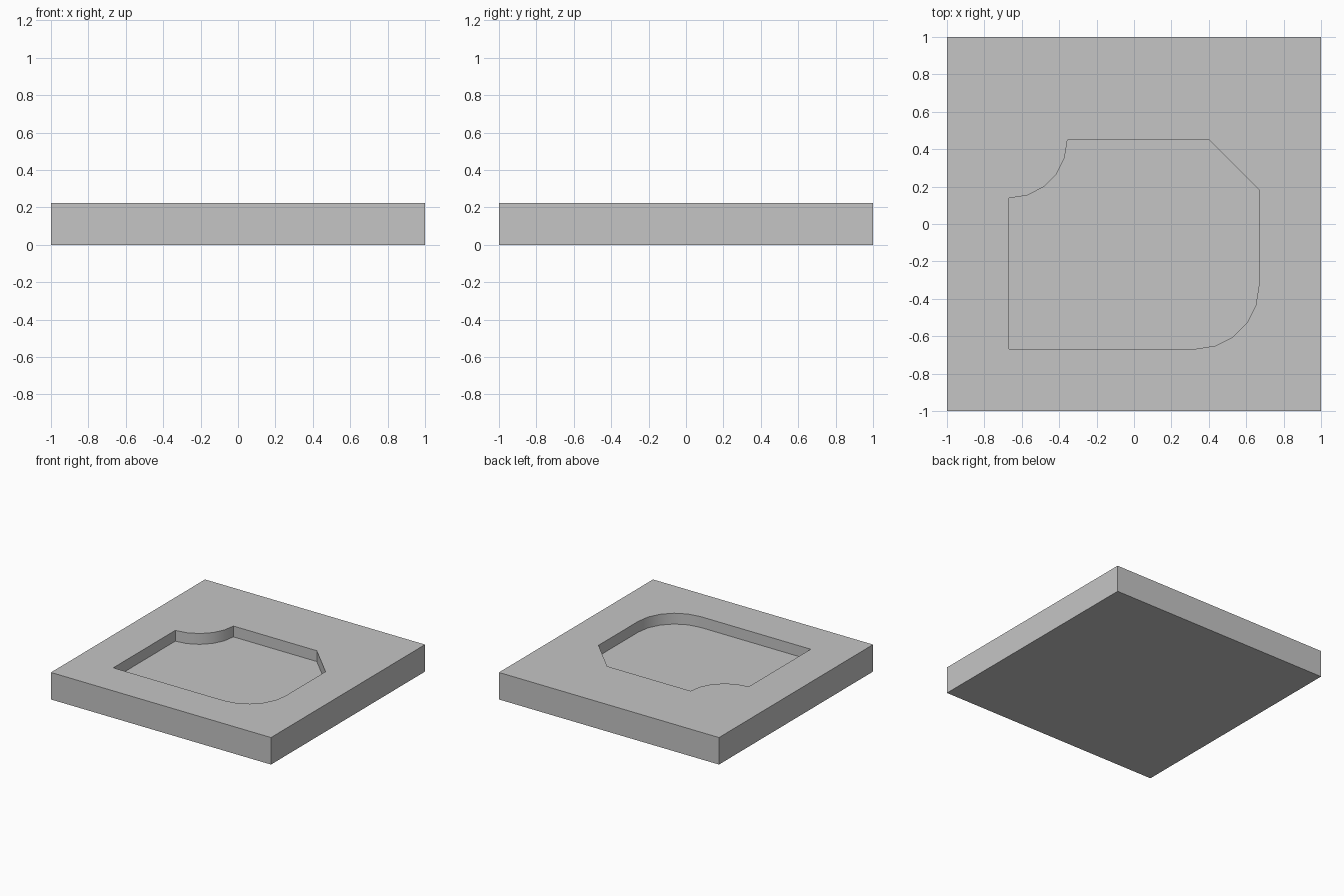
import bpy
import bmesh
from math import sin, cos, radians

default = bpy.data.objects.get("Cube")
if default:
    bpy.data.objects.remove(default, do_unlink=True)

HEIGHT = 0.222
FLOOR = 0.133      # height of the pocket floor
SIDE = 0.667       # pocket half width
BACK = 0.449       # pocket back edge
FILLET = 0.333
SCOOP = 0.311
CHAMFER = 0.265

grey = bpy.data.materials.new("plain_grey")
grey.use_nodes = True
colour = (0.56, 0.56, 0.56, 1)
grey.diffuse_color = colour
grey.node_tree.nodes["Principled BSDF"].inputs["Base Color"].default_value = colour


def arc(cx, cy, radius, start, end, steps=5):
    angles = [radians(start + (end - start) * i / steps) for i in range(steps + 1)]
    return [(cx + radius * cos(a), cy + radius * sin(a)) for a in angles]


def prism(name, outline, bottom, top):
    """Extrude a counter-clockwise outline between two heights."""
    bm = bmesh.new()
    face = bm.faces.new([bm.verts.new((x, y, bottom)) for x, y in outline])
    grown = bmesh.ops.extrude_face_region(bm, geom=[face], use_keep_orig=True)
    moved = [v for v in grown["geom"] if isinstance(v, bmesh.types.BMVert)]
    bmesh.ops.translate(bm, verts=moved, vec=(0, 0, top - bottom))
    bmesh.ops.recalc_face_normals(bm, faces=bm.faces)
    mesh = bpy.data.meshes.new(name)
    bm.to_mesh(mesh)
    bm.free()
    mesh.materials.append(grey)
    obj = bpy.data.objects.new(name, mesh)
    bpy.context.collection.objects.link(obj)
    return obj


# Square slab
slab = prism("slab", [(-1, -1), (1, -1), (1, 1), (-1, 1)], 0, HEIGHT)

# Pocket outline: square corner, rounded corner, chamfer, scooped corner
outline = [(-SIDE, -SIDE)]
outline += arc(SIDE - FILLET, FILLET - SIDE, FILLET, -90, 0)
outline += [(SIDE, BACK - CHAMFER), (SIDE - CHAMFER, BACK)]
outline += arc(-SIDE, BACK, SCOOP, 0, -90)
cutter = prism("pocket_cutter", outline, FLOOR, HEIGHT + 0.1)
cutter.hide_render = True

# Cut the pocket and discard the cutter
cut = slab.modifiers.new("pocket", 'BOOLEAN')
cut.operation = 'DIFFERENCE'
cut.solver = 'EXACT'
cut.object = cutter
for other in bpy.context.selected_objects:
    other.select_set(False)
bpy.context.view_layer.objects.active = slab
slab.select_set(True)
bpy.ops.object.modifier_apply(modifier=cut.name)
bpy.data.objects.remove(cutter, do_unlink=True)

# Smooth the curved walls, keep the other edges crisp
bpy.ops.object.shade_smooth_by_angle(angle=radians(30))
